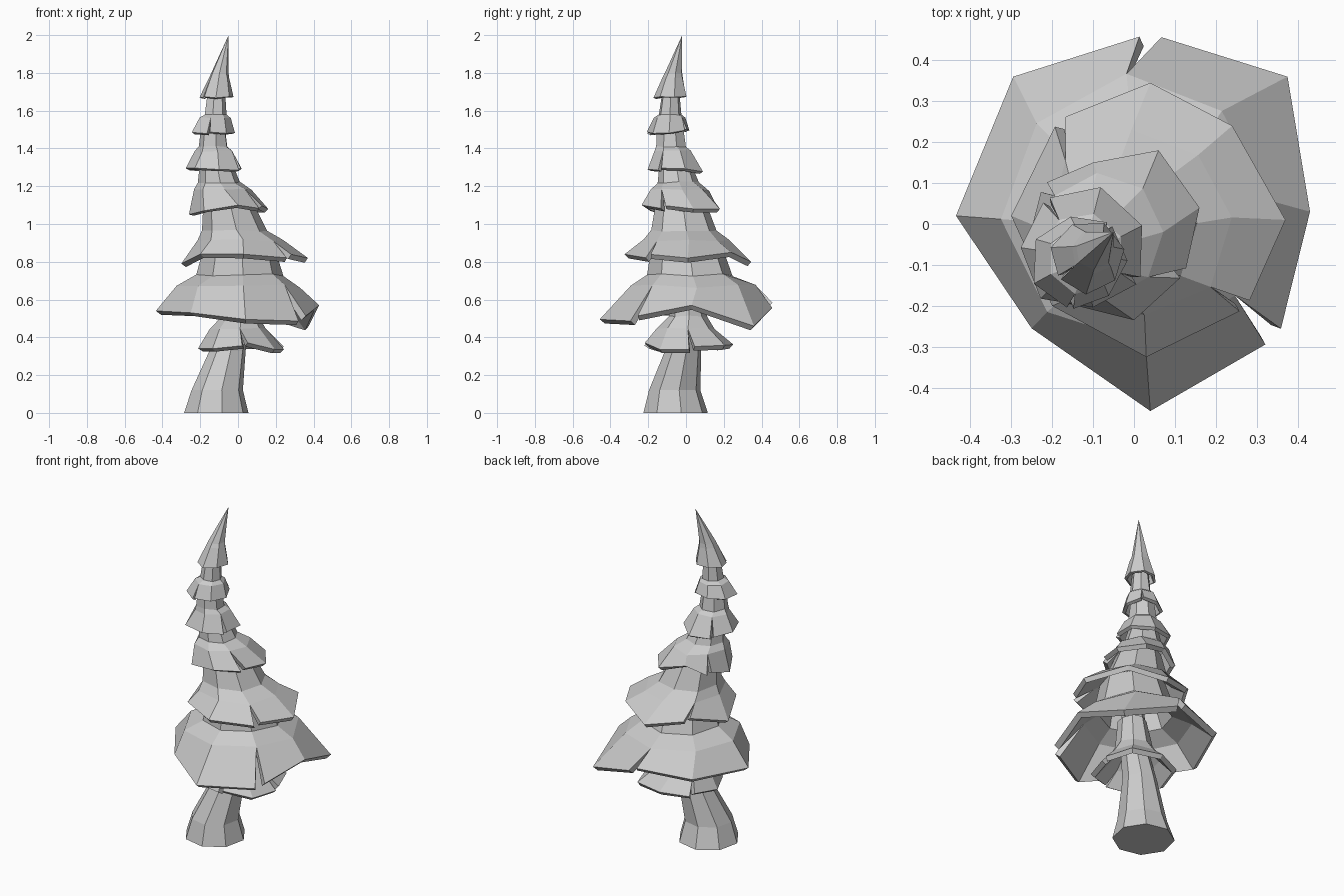
import bpy, math, random

if "Cube" in bpy.data.objects:
    bpy.data.objects.remove(bpy.data.objects["Cube"])

random.seed(4)


def ring(cx, cy, r, z, n, phase=0.0, wobble=0.0):
    """Points of one polygonal cross-section, optionally slightly uneven."""
    pts = []
    for i in range(n):
        a = phase + math.tau * i / n
        rr = r * (1 + random.uniform(-wobble, wobble))
        pts.append((cx + rr * math.cos(a), cy + rr * math.sin(a),
                    z + r * random.uniform(-wobble, wobble)))
    return pts


def make(name, verts, faces):
    mesh = bpy.data.meshes.new(name)
    mesh.from_pydata(verts, [], faces)
    mesh.update()
    obj = bpy.data.objects.new(name, mesh)
    bpy.context.collection.objects.link(obj)
    return obj


def tier(name, outer, rings, slits, gap, thick, apex=None):
    """Layered skirt: outer hem, then rings going inward and up, hem split at slits."""
    n = len(outer)
    verts, faces = [], []
    left, right = [], []          # hem vertex used by the face before / after each corner
    cx = sum(p[0] for p in outer) / n
    cy = sum(p[1] for p in outer) / n
    for i, (x, y, z) in enumerate(outer):
        if i in slits:
            a = math.atan2(y - cy, x - cx)
            tx, ty = -math.sin(a) * gap, math.cos(a) * gap
            left.append(len(verts))
            verts.append((x - tx, y - ty, z - gap * 0.5))
            right.append(len(verts))
            verts.append((x + tx, y + ty, z + gap * 0.5))
        else:
            left.append(len(verts))
            right.append(len(verts))
            verts.append((x, y, z))
    base = len(verts)
    for pts in rings:
        verts += pts
    for i in range(n):
        j = (i + 1) % n
        faces.append((base + i, right[i], left[j], base + j))
        for k in range(len(rings) - 1):
            lo, hi = base + k * n, base + (k + 1) * n
            faces.append((hi + i, lo + i, lo + j, hi + j))
    if apex:
        verts.append(apex)
        top = base + (len(rings) - 1) * n
        faces += [(len(verts) - 1, top + i, top + (i + 1) % n) for i in range(n)]
    obj = make(name, verts, faces)
    mod = obj.modifiers.new("thickness", "SOLIDIFY")
    mod.thickness = thick
    mod.offset = -1
    return obj


# Trunk: leaning, flared at the ground
sections = [(-.115, -.055, .173, 0), (-.11, -.06, .138, .12),
            (-.055, -.015, .097, .33), (0, 0, .075, .52), (.01, 0, .06, .8)]
tv, tf = [], []
for s in sections:
    tv += ring(*s, 8, math.radians(10))
for k in range(len(sections) - 1):
    for i in range(8):
        j = (i + 1) % 8
        tf.append((k * 8 + i, k * 8 + j, k * 8 + 8 + j, k * 8 + 8 + i))
tf += [tuple(range(7, -1, -1)), tuple(range(len(tv) - 8, len(tv)))]
make("trunk", tv, tf)

# Hems of the two widest layers, counter-clockwise from the right side
wide_hem = [(.43, .03, .57), (.375, .36, .46), (.04, .457, .57), (-.295, .36, .56),
            (-.435, .02, .54), (-.25, -.255, .53), (.04, -.457, .495), (.34, -.275, .5)]
middle_hem = [(.37, .01, .82), (.24, .24, .85), (.04, .345, .8), (-.18, .25, .85),
              (-.30, .02, .79), (-.2, -.2, .84), (.03, -.325, .84), (.27, -.2, .83)]
upper_hem = [(.16, .04, 1.08), (.06, .18, 1.08), (-.1, .15, 1.12), (-.22, .09, 1.08),
             (-.26, -.05, 1.05), (-.18, -.19, 1.07), (.0, -.235, 1.1), (.12, -.12, 1.09)]


def stack(rows, n, phase=0.07, wobble=.05):
    return [ring(*row, n, phase, wobble) for row in rows]


# Foliage layers from bottom to top
tier("foliage_layer_1", ring(.02, .015, .238, .35, 8, .07, .06),
     stack([(0, 0, .155, .45), (.01, .01, .1, .51), (.01, 0, .08, .68)], 8),
     {0, 3, 6}, .015, .03)
tier("foliage_layer_2", wide_hem,
     stack([(.005, .035, .325, .67), (.01, .02, .225, .73), (.01, 0, .175, .92)], 8, wobble=.03),
     {2, 7}, .027, .035)
tier("foliage_layer_3", middle_hem,
     stack([(.01, 0, .23, .915), (-.02, -.01, .175, .965), (-.06, -.03, .125, 1.14)], 8, wobble=.03),
     {3, 7}, .018, .03)
tier("foliage_layer_4", upper_hem,
     stack([(-.08, -.03, .155, 1.18), (-.1, -.045, .11, 1.22), (-.125, -.065, .075, 1.36)], 8),
     {3, 7}, .014, .028)
tier("foliage_layer_5", ring(-.125, -.065, .15, 1.285, 7, .4, .08),
     stack([(-.125, -.07, .1, 1.385), (-.13, -.08, .08, 1.41), (-.13, -.085, .065, 1.54)], 7, .4),
     {2, 6}, .01, .022)
tier("foliage_layer_6", ring(-.13, -.09, .118, 1.49, 7, .9, .09),
     stack([(-.125, -.085, .085, 1.56), (-.12, -.085, .06, 1.58), (-.115, -.08, .048, 1.7)], 7, .9),
     {0, 4}, .008, .02)
tier("tree_tip", ring(-.115, -.08, .088, 1.67, 7, .2, .06),
     stack([(-.1, -.068, .054, 1.775), (-.097, -.065, .047, 1.8)], 7, .2),
     {4}, .006, .015, apex=(-.05, -.02, 2.0))
